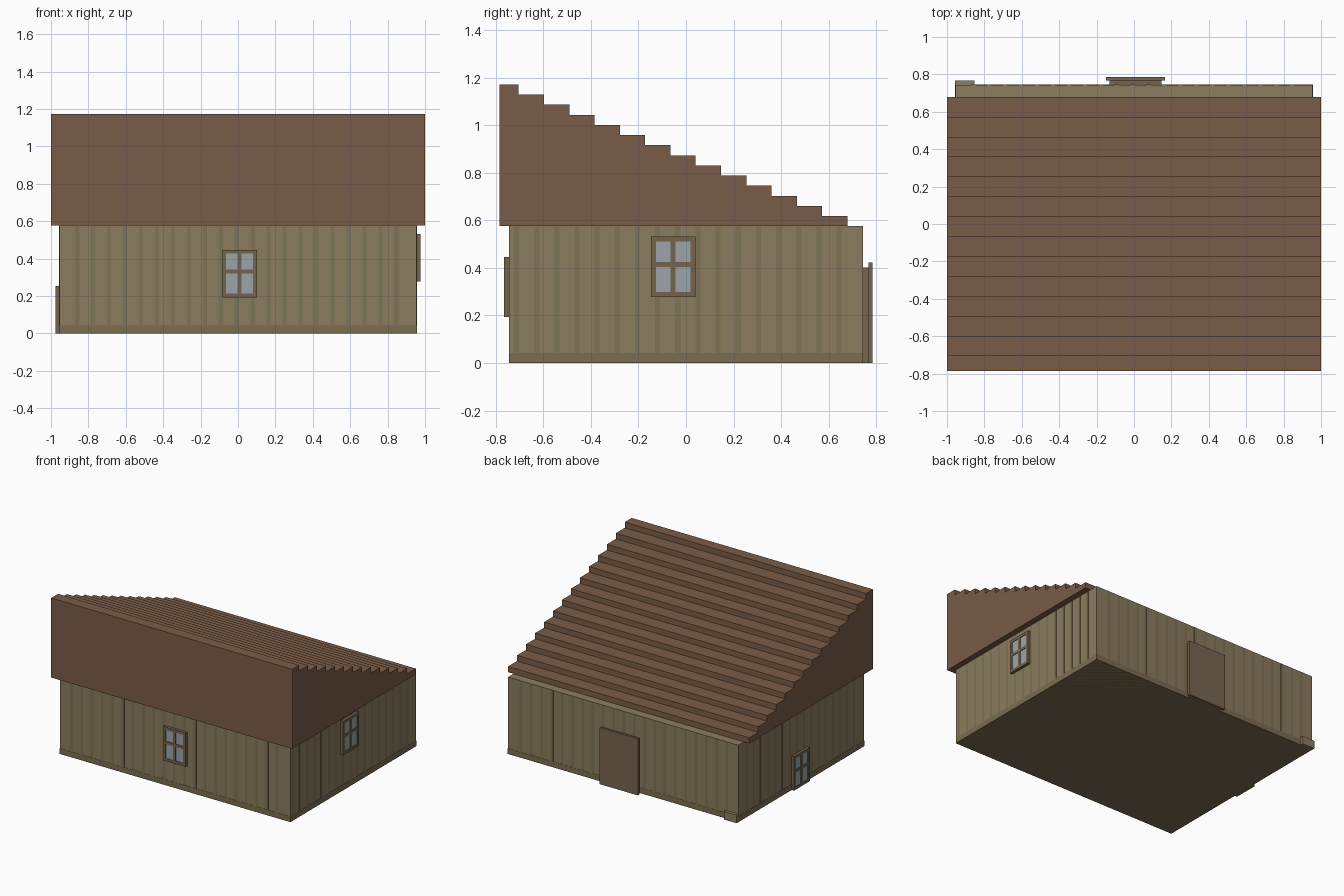
import bpy, bmesh
from mathutils import Matrix
from math import pi

if "Cube" in bpy.data.objects:
    bpy.data.objects.remove(bpy.data.objects["Cube"])

WX, WY, H = 0.955, 0.744, 0.576      # wall half-width, half-depth, height


def material(name, rgb):
    m = bpy.data.materials.new(name)
    m.diffuse_color = (*rgb, 1)
    m.use_nodes = True
    m.node_tree.nodes["Principled BSDF"].inputs["Base Color"].default_value = m.diffuse_color
    return m


WALL = material("plank", (0.258, 0.202, 0.117))
STRIP = material("plank_seam", (0.205, 0.174, 0.093))
BASE = material("base_board", (0.195, 0.15, 0.08))
ROOF = material("roof_boards", (0.195, 0.107, 0.065))
FRAME = material("window_wood", (0.18, 0.127, 0.072))
DOOR = material("door_wood", (0.18, 0.13, 0.078))
GLASS = material("glass", (0.33, 0.376, 0.41))


def finish(bm, name, mat):
    bmesh.ops.recalc_face_normals(bm, faces=bm.faces)
    me = bpy.data.meshes.new(name)
    bm.to_mesh(me)
    bm.free()
    me.materials.append(mat)
    ob = bpy.data.objects.new(name, me)
    bpy.context.collection.objects.link(ob)
    return ob


def boxes(name, spans, mat, xf=Matrix()):
    """One object from boxes given as (x0, x1, y0, y1, z0, z1)."""
    bm = bmesh.new()
    for x0, x1, y0, y1, z0, z1 in spans:
        m = Matrix.Translation(((x0 + x1) / 2, (y0 + y1) / 2, (z0 + z1) / 2))
        bmesh.ops.create_cube(bm, size=1, matrix=xf @ m @ Matrix.Diagonal((x1 - x0, y1 - y0, z1 - z0, 1)))
    return finish(bm, name, mat)


# Walls with a solid floor
boxes("walls", [(-WX, WX, -WY, WY, 0, H)], WALL)

# Base board and plank seams, almost flush with the walls
e = 0.0015
boxes("base_board", [(-WX - e, WX + e, -WY - e, WY + e, 0, 0.042)], BASE)
seam_x = [-0.945 + 0.0853 * (i + 1) for i in range(21)]
seam_y = [-0.713 + 0.0848 * i for i in range(17)]
boxes("seams_front_back", [(x - 0.011, x + 0.011, -WY - e / 2, WY + e / 2, 0.042, H - 0.001) for x in seam_x], STRIP)
boxes("seams_sides", [(-WX - e / 2, WX + e / 2, y - 0.011, y + 0.011, 0.042, H - 0.001) for y in seam_y], STRIP)

# Stepped lean-to roof: stair profile extruded along x
N, rise, run = 14, 0.0426, 0.1064
profile = [(-0.785, H)]
y, z = -0.785, H + N * rise
for i in range(N):
    profile.append((y, z))
    y = -0.704 + i * run
    profile.append((y, z))
    z -= rise
profile.append((y, H))
bm = bmesh.new()
face = bm.faces.new([bm.verts.new((-1, py, pz)) for py, pz in profile])
ext = bmesh.ops.extrude_face_region(bm, geom=[face])
bmesh.ops.translate(bm, vec=(2, 0, 0), verts=[v for v in ext["geom"] if isinstance(v, bmesh.types.BMVert)])
finish(bm, "stepped_roof", ROOF)


# Four-pane windows, built facing -y and turned to their wall
def window(name, loc, angle):
    xf = Matrix.Translation(loc) @ Matrix.Rotation(angle, 4, 'Z')
    w, h, b, d = 0.0935, 0.254, 0.0205, 0.021
    bars = [(-w, -w + b, -d, 0, 0, h), (w - b, w, -d, 0, 0, h),
            (-w + b, w - b, -d, 0, 0, b), (-w + b, w - b, -d, 0, h - b, h),
            (-b / 2, b / 2, -d, 0, b, h - b),
            (-w + b, -b / 2, -d, 0, 0.127, 0.148), (b / 2, w - b, -d, 0, 0.127, 0.148)]
    boxes(name + "_frame", bars, FRAME, xf)
    boxes(name + "_glass", [(-w + b, w - b, -d + 0.004, 0, b, h - b)], GLASS, xf)


window("front_window", (0.008, -WY, 0.193), 0)
window("right_window", (WX, -0.054, 0.278), pi / 2)
window("left_window", (-WX, 0.02, 0.0), -pi / 2)

# Back door: inner panel and slightly larger outer panel
boxes("door_inner", [(-0.13, 0.146, WY, 0.767, 0, 0.403)], DOOR)
boxes("door_outer", [(-0.15, 0.167, 0.767, 0.785, 0, 0.424)], DOOR)

# Small block at the back left corner
boxes("corner_block", [(-0.957, -0.853, WY, 0.767, 0, 0.06)], WALL)
